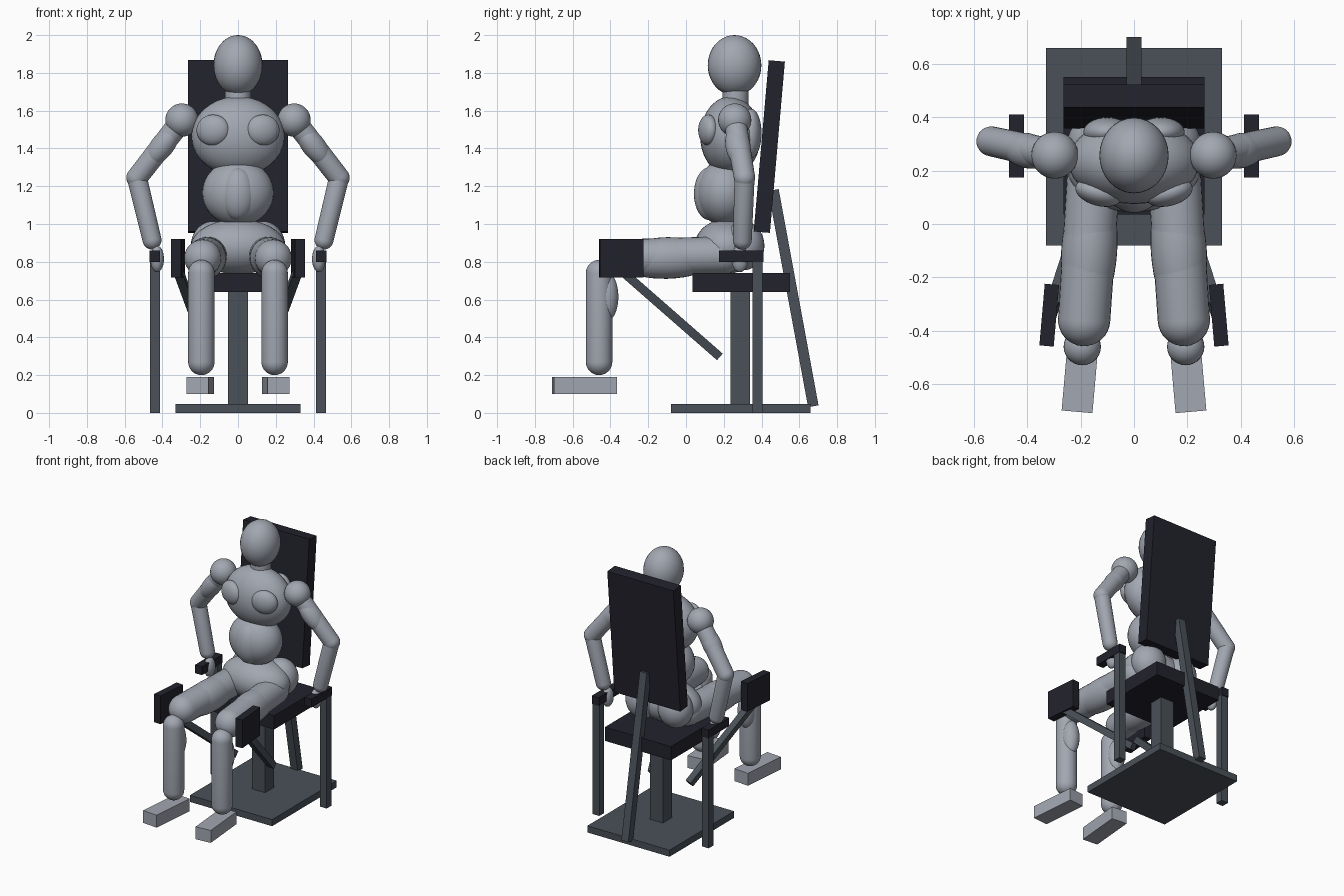
import bpy, bmesh, math
from mathutils import Vector, Matrix

if "Cube" in bpy.data.objects:
    bpy.data.objects.remove(bpy.data.objects["Cube"])


def material(name, rgb):
    m = bpy.data.materials.new(name)
    m.diffuse_color = (*rgb, 1)
    m.use_nodes = True
    m.node_tree.nodes["Principled BSDF"].inputs["Base Color"].default_value = m.diffuse_color
    return m


SKIN = material("mannequin grey", (0.36, 0.385, 0.44))
PAD = material("dark upholstery", (0.016, 0.016, 0.026))
METAL = material("steel frame", (0.068, 0.082, 0.098))


def finish(name, bm, mat, smooth):
    me = bpy.data.meshes.new(name)
    bm.to_mesh(me)
    bm.free()
    me.materials.append(mat)
    for p in me.polygons:
        p.use_smooth = smooth
    ob = bpy.data.objects.new(name, me)
    bpy.context.collection.objects.link(ob)
    return ob


def box(name, loc, size, mat, rot=(0, 0, 0)):
    bm = bmesh.new()
    bmesh.ops.create_cube(bm, size=1, matrix=Matrix.Diagonal((*size, 1)))
    ob = finish(name, bm, mat, False)
    ob.location = loc
    ob.rotation_euler = [math.radians(a) for a in rot]
    return ob


def bar(name, a, b, w, mat):
    a, b = Vector(a), Vector(b)
    ob = box(name, (a + b) / 2, (w, w, (b - a).length), mat)
    ob.rotation_euler = align(b - a).to_euler()
    return ob


def align(d):
    # local z along d, local x kept as level as possible
    z = d.normalized()
    y = z.cross(Vector((1, 0, 0))).normalized()
    x = y.cross(z)
    return Matrix((x, y, z)).transposed()


def ellipsoid(name, loc, r, rot=(0, 0, 0), axis=None):
    bm = bmesh.new()
    bmesh.ops.create_uvsphere(bm, u_segments=32, v_segments=20, radius=1,
                              matrix=Matrix.Diagonal((*r, 1)))
    ob = finish(name, bm, SKIN, True)
    ob.location = loc
    ob.rotation_euler = (align(Vector(axis)).to_euler() if axis
                         else [math.radians(a) for a in rot])
    return ob


def capsule(name, a, b, ra, rb):
    # round-ended limb with its own radius at each end
    a, b = Vector(a), Vector(b)
    length = (b - a).length
    prof = [(ra * math.sin(t * math.pi / 16), -ra * math.cos(t * math.pi / 16))
            for t in range(9)]
    prof += [(rb * math.cos(t * math.pi / 16), length + rb * math.sin(t * math.pi / 16))
             for t in range(9)]
    bm = bmesh.new()
    vs = [bm.verts.new((r, 0, z)) for r, z in prof]
    es = [bm.edges.new(p) for p in zip(vs, vs[1:])]
    bmesh.ops.spin(bm, geom=vs + es, cent=(0, 0, 0), axis=(0, 0, 1),
                   angle=2 * math.pi, steps=28)
    bmesh.ops.remove_doubles(bm, verts=bm.verts, dist=1e-4)
    bmesh.ops.recalc_face_normals(bm, faces=bm.faces)
    ob = finish(name, bm, SKIN, True)
    ob.location = a
    ob.rotation_euler = align(b - a).to_euler()
    return ob


# Chair
box("base_plate", (0, 0.29, 0.024), (0.66, 0.74, 0.048), METAL)
box("seat_post", (0, 0.288, 0.345), (0.104, 0.104, 0.61), METAL)
box("seat", (0, 0.293, 0.69), (0.53, 0.515, 0.1), PAD)
box("backrest", (0, 0.441, 1.41), (0.53, 0.086, 0.91), PAD, (-5, 0, 0))
bar("back_strut", (0, 0.463, 1.18), (0, 0.674, 0.035), 0.056, METAL)

# Torso and head
ellipsoid("head", (0, 0.257, 1.84), (0.13, 0.142, 0.16))
capsule("neck", (0, 0.262, 1.55), (0, 0.262, 1.71), 0.068, 0.068)
ellipsoid("chest", (0, 0.235, 1.465), (0.247, 0.16, 0.21))
ellipsoid("waist", (0, 0.205, 1.165), (0.19, 0.15, 0.175))
ellipsoid("belly", (0, 0.125, 1.16), (0.097, 0.083, 0.14))
ellipsoid("pelvis", (0, 0.21, 0.88), (0.25, 0.165, 0.145))

# Paired parts
for s, side in ((-1, "left"), (1, "right")):
    # Armrests and leg supports
    box(f"{side}_armrest_post", (s * 0.439, 0.378, 0.4), (0.054, 0.054, 0.8), METAL)
    box(f"{side}_armrest", (s * 0.44, 0.293, 0.83), (0.056, 0.236, 0.06), PAD)
    box(f"{side}_knee_pad", (s * 0.318, -0.342, 0.818), (0.054, 0.232, 0.204), PAD,
        (0, 0, s * 5))
    bar(f"{side}_knee_strut", (s * 0.318, -0.345, 0.755), (s * 0.15, 0.175, 0.3),
        0.046, METAL)

    # Body lobes
    ellipsoid(f"{side}_breast", (s * 0.132, 0.118, 1.497), (0.09, 0.05, 0.082),
              (0, 0, s * 15))
    ellipsoid(f"{side}_shoulder_blade", (s * 0.1, 0.345, 1.48), (0.09, 0.055, 0.13))
    ellipsoid(f"{side}_buttock", (s * 0.13, 0.305, 0.885), (0.12, 0.11, 0.13))

    # Arm
    shoulder, elbow, wrist = ((s * 0.297, 0.258, 1.55), (s * 0.535, 0.31, 1.245),
                              (s * 0.455, 0.298, 0.915))
    ellipsoid(f"{side}_shoulder", shoulder, (0.088, 0.088, 0.088))
    capsule(f"{side}_upper_arm", shoulder, elbow, 0.06, 0.056)
    ellipsoid(f"{side}_bicep", (s * 0.4, 0.275, 1.415), (0.062, 0.066, 0.13),
              axis=Vector(elbow) - Vector(shoulder))
    capsule(f"{side}_forearm", elbow, wrist, 0.053, 0.05)
    ellipsoid(f"{side}_hand", (s * 0.428, 0.285, 0.815), (0.036, 0.045, 0.07))

    # Leg
    hip, knee = Vector((s * 0.15, 0.2, 0.835)), Vector((s * 0.187, -0.36, 0.82))
    capsule(f"{side}_thigh", hip, knee, 0.1, 0.098)
    ellipsoid(f"{side}_thigh_muscle", (s * 0.168, -0.1, 0.82), (0.105, 0.11, 0.27),
              axis=knee - hip)
    capsule(f"{side}_shin", (s * 0.194, -0.46, 0.74), (s * 0.194, -0.46, 0.27),
            0.07, 0.07)
    ellipsoid(f"{side}_calf", (s * 0.194, -0.42, 0.615), (0.06, 0.062, 0.13))
    box(f"{side}_foot", (s * 0.199, -0.537, 0.145), (0.116, 0.336, 0.09), SKIN,
        (0, 0, s * 5))
